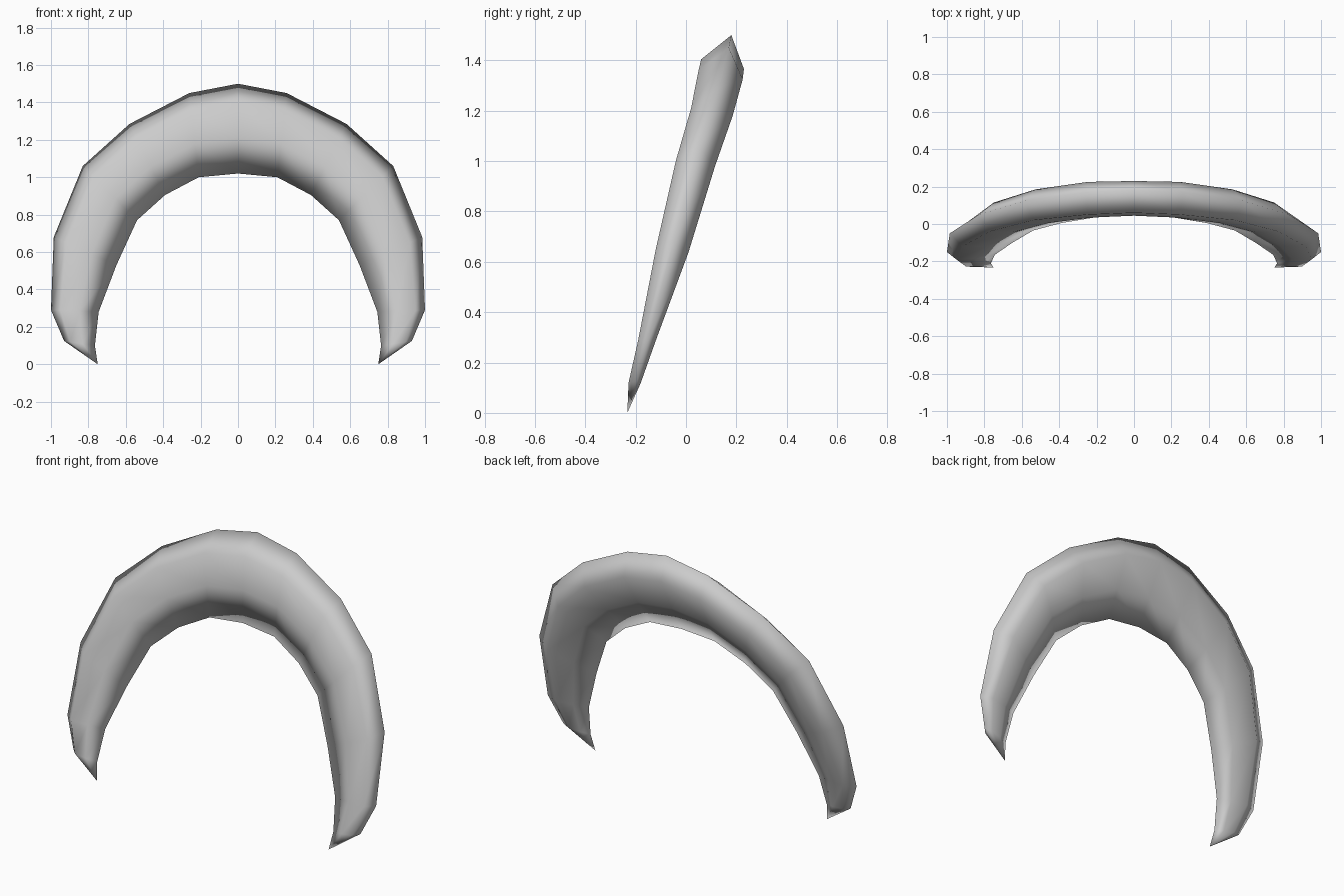
import bpy, bmesh
from mathutils import Vector

if "Cube" in bpy.data.objects:
    bpy.data.objects.remove(bpy.data.objects["Cube"])

# Half-arch stations from crown to tip:
# outer ridge (x, y, z), inner lip (x, y, z), front-face y, back-bulge y
STATIONS = [
    ((0.00, 0.18, 1.50), (0.00, 0.045, 1.02), 0.06, 0.23),
    ((0.26, 0.17, 1.45), (0.21, 0.035, 1.00), 0.05, 0.225),
    ((0.58, 0.125, 1.285), (0.39, 0.005, 0.905), 0.02, 0.185),
    ((0.83, 0.05, 1.06), (0.54, -0.035, 0.77), -0.04, 0.115),
    ((0.985, -0.05, 0.68), (0.65, -0.10, 0.53), -0.12, 0.01),
    ((1.00, -0.15, 0.29), (0.745, -0.165, 0.28), -0.19, -0.12),
    ((0.93, -0.195, 0.125), (0.765, -0.21, 0.10), -0.228, -0.18),
]
TIP = Vector((0.75, -0.233, 0.0))


def section(outer, inner, front_y, back_y):
    """Closed leaf-shaped section: ridge, front, mid front, lip, mid back, back."""
    o, i = Vector(outer), Vector(inner)
    f, b = o.lerp(i, 0.2), o.lerp(i, 0.28)
    f.y, b.y = front_y, back_y
    m, n = f.lerp(i, 0.5), b.lerp(i, 0.55)
    m.y -= 0.008
    n.y += 0.006
    return [o, f, m, i, n, b]


bm = bmesh.new()
half = [section(*s) for s in STATIONS]
mirror = lambda p, s: Vector((p.x * s, p.y, p.z))
rings = [[mirror(p, -1) for p in r] for r in half[:0:-1]] + half
rings = [[bm.verts.new(p) for p in r] for r in rings]

# Skin between neighbouring sections
for a, b in zip(rings, rings[1:]):
    for k in range(6):
        j = (k + 1) % 6
        bm.faces.new((a[k], a[j], b[j], b[k]))

# Pointed ends
for ring, s in ((rings[0], -1), (rings[-1], 1)):
    tip = bm.verts.new(mirror(TIP, s))
    for k in range(6):
        bm.faces.new((ring[k], ring[(k + 1) % 6], tip))
bmesh.ops.recalc_face_normals(bm, faces=bm.faces)

mesh = bpy.data.meshes.new("crescent_collar")
bm.to_mesh(mesh)
bm.free()
collar = bpy.data.objects.new("crescent_collar", mesh)
bpy.context.collection.objects.link(collar)
bpy.context.view_layer.objects.active = collar
collar.select_set(True)
bpy.ops.object.shade_smooth()
